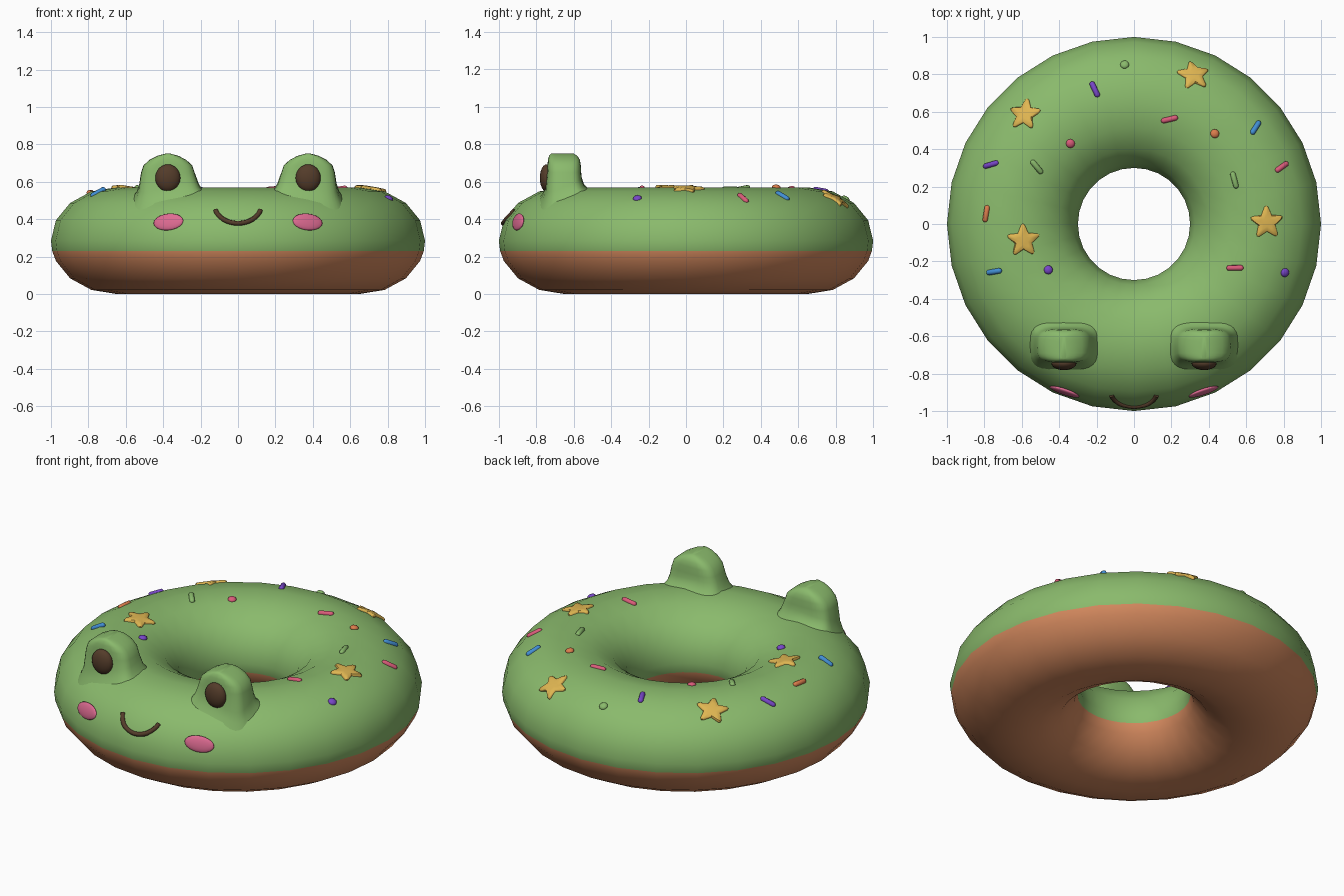
import bpy, bmesh, math
from math import sin, cos, pi, radians
from mathutils import Vector, Matrix
from mathutils.bvhtree import BVHTree

if "Cube" in bpy.data.objects:
    bpy.data.objects.remove(bpy.data.objects["Cube"])


def material(name, r, g, b):
    m = bpy.data.materials.new(name)
    m.diffuse_color = [((c / 255 + 0.055) / 1.055) ** 2.4 for c in (r, g, b)] + [1]
    m.use_nodes = True
    m.node_tree.nodes["Principled BSDF"].inputs["Base Color"].default_value = m.diffuse_color
    return m


GREEN = material("frosting green", 138, 186, 108)
DOUGH = material("dough brown", 212, 137, 94)
DARK = material("dark brown", 84, 60, 42)
BLUSH = material("blush pink", 222, 107, 146)
PINK = material("sprinkle pink", 218, 92, 122)
GOLD = material("star gold", 224, 182, 82)
BLUE = material("sprinkle blue", 66, 142, 212)
PURPLE = material("sprinkle purple", 120, 70, 200)
ORANGE = material("sprinkle orange", 220, 125, 76)


def finish(bm, name, mats, angle=180):
    bmesh.ops.recalc_face_normals(bm, faces=bm.faces)
    me = bpy.data.meshes.new(name)
    bm.to_mesh(me)
    bm.free()
    ob = bpy.data.objects.new(name, me)
    bpy.context.collection.objects.link(ob)
    for m in mats:
        me.materials.append(m)
    bpy.ops.object.select_all(action='DESELECT')
    ob.select_set(True)
    bpy.context.view_layer.objects.active = ob
    bpy.ops.object.shade_smooth_by_angle(angle=radians(angle))
    return ob


def bridge(bm, a, b):
    n = len(a)
    for i in range(n):
        bm.faces.new((a[i], a[(i + 1) % n], b[(i + 1) % n], b[i]))


# donut ring: squashed torus with an extra loop on each side at the frosting edge
EDGE = 0.23
HALF = 0.285
cut = math.asin((EDGE - HALF) / HALF)
angles = sorted([i * pi / 8 for i in range(16)] + [2 * pi + cut, pi - cut])
bm = bmesh.new()
rings = []
for a in angles:
    r, z = 0.65 + 0.35 * cos(a), HALF + HALF * sin(a)
    rings.append([bm.verts.new((r * cos(t * pi / 14), r * sin(t * pi / 14), z)) for t in range(28)])
for i in range(len(rings)):
    bridge(bm, rings[i], rings[(i + 1) % len(rings)])
for f in bm.faces:
    f.material_index = 1 if f.calc_center_median().z < EDGE else 0
bmesh.ops.recalc_face_normals(bm, faces=bm.faces)
tree = BVHTree.FromBMesh(bm)
finish(bm, "donut", [GREEN, DOUGH])


def on_top(x, y):
    return tree.ray_cast(Vector((x, y, 2)), Vector((0, 0, -1)))[:2]


def on_front(x, z):
    return tree.ray_cast(Vector((x, -2, z)), Vector((0, 1, 0)))[:2]


def frame(pos, normal, direction):
    """Matrix with local z on the surface normal and local x along direction."""
    n = normal.normalized()
    t = (direction - n * direction.dot(n)).normalized()
    m = Matrix((t, n.cross(t), n)).transposed().to_4x4()
    m.translation = pos
    return m


def ellipsoid(name, mat, matrix, radii, seg=20, rings=12):
    bm = bmesh.new()
    bmesh.ops.create_uvsphere(bm, u_segments=seg, v_segments=rings, radius=1)
    bm.transform(matrix @ Matrix.Diagonal((*radii, 1)))
    finish(bm, name, [mat])


# eye bumps: rounded-box rings; the low ones follow the donut surface
# (half width, front y, back y, height, height is above the surface)
BUMP = [(0.185, -0.785, -0.520, -0.006, True),
        (0.168, -0.765, -0.545, 0.018, True),
        (0.155, -0.750, -0.557, 0.055, True),
        (0.143, -0.742, -0.560, 0.650, False),
        (0.130, -0.740, -0.562, 0.688, False),
        (0.098, -0.738, -0.567, 0.717, False),
        (0.058, -0.732, -0.580, 0.738, False),
        (0.015, -0.722, -0.600, 0.750, False)]
for side, label in ((-1, "left"), (1, "right")):
    bm = bmesh.new()
    prev = None
    for hx, yf, yb, h, follow in BUMP:
        ring = []
        for i in range(28):
            c, s = cos(i * pi / 14), sin(i * pi / 14)
            x = side * 0.375 + hx * math.copysign(abs(c) ** 0.55, c)
            y = (yf + yb) / 2 + (yb - yf) / 2 * math.copysign(abs(s) ** 0.55, s)
            z = on_top(x, y)[0].z + h if follow else h
            ring.append(bm.verts.new((x, y, z)))
        if prev:
            bridge(bm, prev, ring)
        prev = ring
    bm.faces.new(prev)
    finish(bm, label + "_eye_bump", [GREEN])

    # eye and cheek
    ellipsoid(label + "_eye", DARK, Matrix.Translation((side * 0.375, -0.745, 0.62)),
              (0.067, 0.036, 0.073))
    p, n = on_front(side * 0.372, 0.385)
    ellipsoid(label + "_cheek", BLUSH, frame(p, n, Vector((1, 0, 0))), (0.084, 0.046, 0.014))

# smiling mouth: a round tube lying on the front
curve = bpy.data.curves.new("mouth", 'CURVE')
curve.dimensions = '3D'
curve.bevel_depth = 0.013
curve.bevel_resolution = 2
curve.use_fill_caps = True
spline = curve.splines.new('POLY')
spline.points.add(16)
for i, pt in enumerate(spline.points):
    a = pi * (i / 16 - 0.5) * 0.84
    x = 0.12 * sin(a) / sin(pi * 0.42)
    z = 0.447 - 0.069 * (cos(a) - cos(pi * 0.42)) / (1 - cos(pi * 0.42))
    pt.co = (*on_front(x, z)[0], 1)
mouth = bpy.data.objects.new("mouth", curve)
bpy.context.collection.objects.link(mouth)
curve.materials.append(DARK)
bpy.ops.object.select_all(action='DESELECT')
mouth.select_set(True)
bpy.context.view_layer.objects.active = mouth
bpy.ops.object.convert(target='MESH')
bpy.ops.object.shade_smooth_by_angle(angle=radians(50))

# long sprinkles: x, y, angle, colour
LONG = [(-0.21, 0.72, -65, PURPLE), (0.19, 0.56, 14, PINK), (0.65, 0.515, 52, BLUE),
        (0.79, 0.305, 32, PINK), (-0.765, 0.318, 10, PURPLE), (-0.52, 0.305, -50, GREEN),
        (0.537, 0.235, -75, GREEN), (-0.79, 0.055, 80, ORANGE), (-0.748, -0.255, 12, BLUE),
        (0.54, -0.235, 0, PINK)]
for x, y, deg, mat in LONG:
    bm = bmesh.new()
    bmesh.ops.create_uvsphere(bm, u_segments=10, v_segments=7, radius=0.015)
    for v in bm.verts:
        v.co.z += math.copysign(0.031, v.co.z)
    p, n = on_top(x, y)
    d = Vector((cos(radians(deg)), sin(radians(deg)), 0))
    bm.transform(frame(p, n, d) @ Matrix.Rotation(pi / 2, 4, 'Y'))
    finish(bm, "long_sprinkle", [mat])

# round sprinkles
for x, y, mat in [(-0.05, 0.852, GREEN), (-0.34, 0.43, PINK), (0.432, 0.483, ORANGE),
                  (-0.458, -0.245, PURPLE), (0.807, -0.26, PURPLE)]:
    p, n = on_top(x, y)
    ellipsoid("round_sprinkle", mat, frame(p, n, Vector((1, 0, 0))), (0.024, 0.024, 0.015), 12, 8)

# stars: rounded five-point plates draped over the frosting
for x, y, deg in [(-0.583, 0.585, 80), (0.318, 0.795, 100), (0.709, 0.008, 92), (-0.592, -0.088, 92)]:
    outline = []
    for k in range(5):
        for off, r in ((-7, 0.083), (0, 0.09), (7, 0.083), (36, 0.048)):
            a = radians(deg + 72 * k + off)
            outline.append((r * cos(a), r * sin(a)))
    mat4 = frame(*on_top(x, y), Vector((1, 0, 0)))
    bm = bmesh.new()
    prev = None
    for scale, lift in ((1, -0.01), (1, 0.007), (0.9, 0.013), (0.45, 0.015)):
        ring = []
        for u, v in outline:
            q = mat4 @ Vector((u * scale, v * scale, 0))
            p, n, _, _ = tree.find_nearest(q)
            ring.append(bm.verts.new(p + n * lift))
        if prev:
            bridge(bm, prev, ring)
        prev = ring
    bm.faces.new(prev)
    finish(bm, "star", [GOLD], 50)
